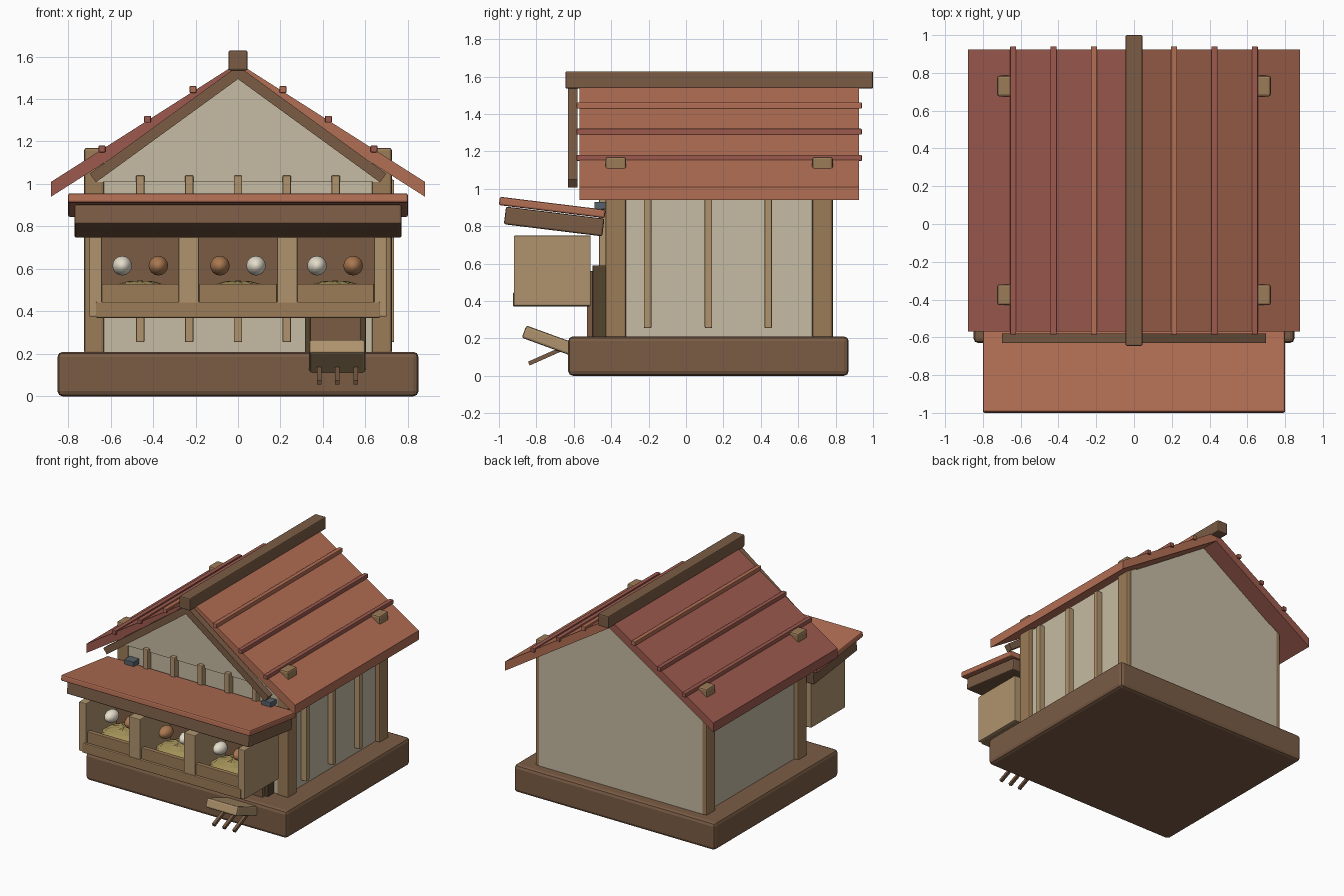
import bpy, bmesh, math
from mathutils import Vector

if "Cube" in bpy.data.objects:
    bpy.data.objects.remove(bpy.data.objects["Cube"])


def material(name, hexcol):
    rgb = [int(hexcol[i:i + 2], 16) / 255 for i in (0, 2, 4)]
    m = bpy.data.materials.new(name)
    m.diffuse_color = [((c + 0.055) / 1.055) ** 2.4 for c in rgb] + [1]
    m.use_nodes = True
    m.node_tree.nodes["Principled BSDF"].inputs["Base Color"].default_value = m.diffuse_color
    return m


DARK = material("dark_wood", "7A5C45")
SHADE = material("shadow_wood", "54432F")
POST = material("post_wood", "9C7C58")
TAN = material("tan_wood", "B0946E")
WALL = material("plaster", "C6BBA3")
ROOF = material("roof_orange", "B26E54")
RED = material("roof_red", "9C5A4E")
WHITE = material("egg_white", "E4DDCB")
BROWN = material("egg_brown", "AA7850")
STRAW = material("straw", "A39158")
METAL = material("hinge_metal", "56626A")


def finish(name, bm, mat):
    bmesh.ops.recalc_face_normals(bm, faces=bm.faces)
    me = bpy.data.meshes.new(name)
    bm.to_mesh(me)
    bm.free()
    me.materials.append(mat)
    ob = bpy.data.objects.new(name, me)
    bpy.context.collection.objects.link(ob)
    return ob


def box(name, x, y, z, mat, bevel=0.0, rot=(0, 0, 0)):
    """Box from (min, max) ranges, rotated about its own centre."""
    bm = bmesh.new()
    bmesh.ops.create_cube(bm, size=1)
    bmesh.ops.scale(bm, verts=bm.verts, vec=(x[1] - x[0], y[1] - y[0], z[1] - z[0]))
    ob = finish(name, bm, mat)
    ob.location = (sum(x) / 2, sum(y) / 2, sum(z) / 2)
    ob.rotation_euler = [math.radians(a) for a in rot]
    if bevel:
        mod = ob.modifiers.new("bevel", 'BEVEL')
        mod.width, mod.segments = bevel, 2
    return ob


def prism(name, profile, y0, y1, mat):
    """Extrude an (x, z) profile along y."""
    bm = bmesh.new()
    face = bm.faces.new([bm.verts.new((x, y0, z)) for x, z in profile])
    ext = bmesh.ops.extrude_face_region(bm, geom=[face])
    new = [v for v in ext["geom"] if isinstance(v, bmesh.types.BMVert)]
    bmesh.ops.translate(bm, verts=new, vec=(0, y1 - y0, 0))
    return finish(name, bm, mat)


def around(c, w):
    return (c - w / 2, c + w / 2)


# Base, house body and gable panel
box("base", (-0.85, 0.85), (-0.63, 0.87), (0, 0.21), DARK, 0.025)
prism("house_walls", [(-0.69, 0.2), (0.69, 0.2), (0.69, 1.05), (0, 1.5), (-0.69, 1.05)],
      -0.42, 0.786, WALL)
prism("front_gable", [(-0.67, 1.01), (0.67, 1.01), (0, 1.5)], -0.435, -0.41, WALL)

# Corner posts, poking through the roof
for sx in (-1, 1):
    for y in ((-0.43, -0.32), (0.675, 0.785)):
        box("corner_post", around(sx * 0.677, 0.095), y, (0.2, 1.17), POST, 0.012)

# Wall battens: front and right side
for i in range(5):
    box("front_batten", around((i - 2) * 0.23, 0.04), (-0.465, -0.41), (0.255, 1.04), TAN, 0.006)
for y in (-0.205, 0.12, 0.44):
    box("side_batten", (0.68, 0.735), around(y, 0.04), (0.255, 1.02), TAN, 0.006)

# Roof slabs, ribs and barge boards
for sx, mat in ((1, ROOF), (-1, RED)):
    prism("roof_slab", [(0, 1.50), (sx * 0.88, 0.94), (sx * 0.88, 1.01), (0, 1.57)],
          -0.57, 0.925, mat)
    for i, rib in enumerate((ROOF, RED, RED)):
        box("roof_rib", around(sx * (0.212 + 0.214 * i), 0.032), (-0.585, 0.94),
            around(1.445 - 0.14 * i, 0.032), rib, 0.004)
    a, b = Vector((0, 1.525)), Vector((sx * 0.683, 1.028))
    d = (b - a).normalized()
    n = Vector((-d.y, d.x)) * 0.025 * sx
    prism("barge_board", [(0, 1.556), tuple(b + n), tuple(b - n), (0, 1.494)],
          -0.63, -0.58, DARK)
box("ridge_beam", (-0.045, 0.045), (-0.645, 1.0), (1.535, 1.628), DARK, 0.008)

# Nest box shell
box("nest_floor", (-0.67, 0.67), (-0.925, -0.515), (0.37, 0.445), POST, 0.006)
box("nest_back", (-0.65, 0.65), (-0.55, -0.515), (0.44, 0.75), DARK)
for sx in (-1, 1):
    box("nest_end", around(sx * 0.67, 0.06), (-0.92, -0.51), (0.375, 0.75), TAN, 0.005)
    box("nest_divider", around(sx * 0.232, 0.095), (-0.92, -0.52), (0.44, 0.75), TAN, 0.005)

# Nests, front lips and eggs
EGGS = [(-0.46, WHITE, BROWN), (0, BROWN, WHITE), (0.457, WHITE, BROWN)]
for cx, left, right in EGGS:
    box("nest_lip", around(cx, 0.366), (-0.905, -0.87), (0.44, 0.53), POST, 0.004)
    bm = bmesh.new()
    bmesh.ops.create_uvsphere(bm, u_segments=20, v_segments=8, radius=1)
    for i, v in enumerate(bm.verts):
        v.co *= 1 + 0.05 * math.sin(i * 2.3)
    bmesh.ops.scale(bm, verts=bm.verts, vec=(0.165, 0.15, 0.075))
    finish("straw_nest", bm, STRAW).location = (cx, -0.715, 0.47)
    for dx, mat in ((-0.085, left), (0.085, right)):
        bm = bmesh.new()
        bmesh.ops.create_uvsphere(bm, u_segments=16, v_segments=10, radius=0.046)
        for v in bm.verts:
            taper = 1 - 2.5 * v.co.z
            v.co = (v.co.x * taper, -v.co.z * 1.35, v.co.y * taper)
        egg = finish("egg", bm, mat)
        egg.location = (cx + dx, -0.75, 0.615)
        for p in egg.data.polygons:
            p.use_smooth = True

# Tilted nest lid, its frame and hinges
box("nest_lid", (-0.80, 0.80), around(-0.715, 0.57), around(0.90, 0.045), ROOF, 0.01, (-7, 0, 0))
box("lid_frame", (-0.77, 0.77), around(-0.705, 0.53), around(0.825, 0.095), DARK, 0.01, (-7, 0, 0))
for sx in (-1, 1):
    box("lid_hinge", around(sx * 0.58, 0.08), (-0.49, -0.42), (0.89, 0.93), METAL, 0.004)

# Small door, ramp and ramp bars
box("door_frame", (0.315, 0.602), (-0.50, -0.42), (0.2, 0.59), SHADE, 0.005)
box("door_panel", (0.34, 0.577), (-0.53, -0.49), (0.2, 0.56), DARK, 0.005)
box("ramp", (0.335, 0.60), around(-0.725, 0.30), around(0.185, 0.07), TAN, 0.012, (-20, 0, 0))
for x in (0.382, 0.468, 0.554):
    box("ramp_bar", around(x, 0.022), around(-0.735, 0.23), around(0.112, 0.022), DARK, 0,
        (24, 0, 0))
